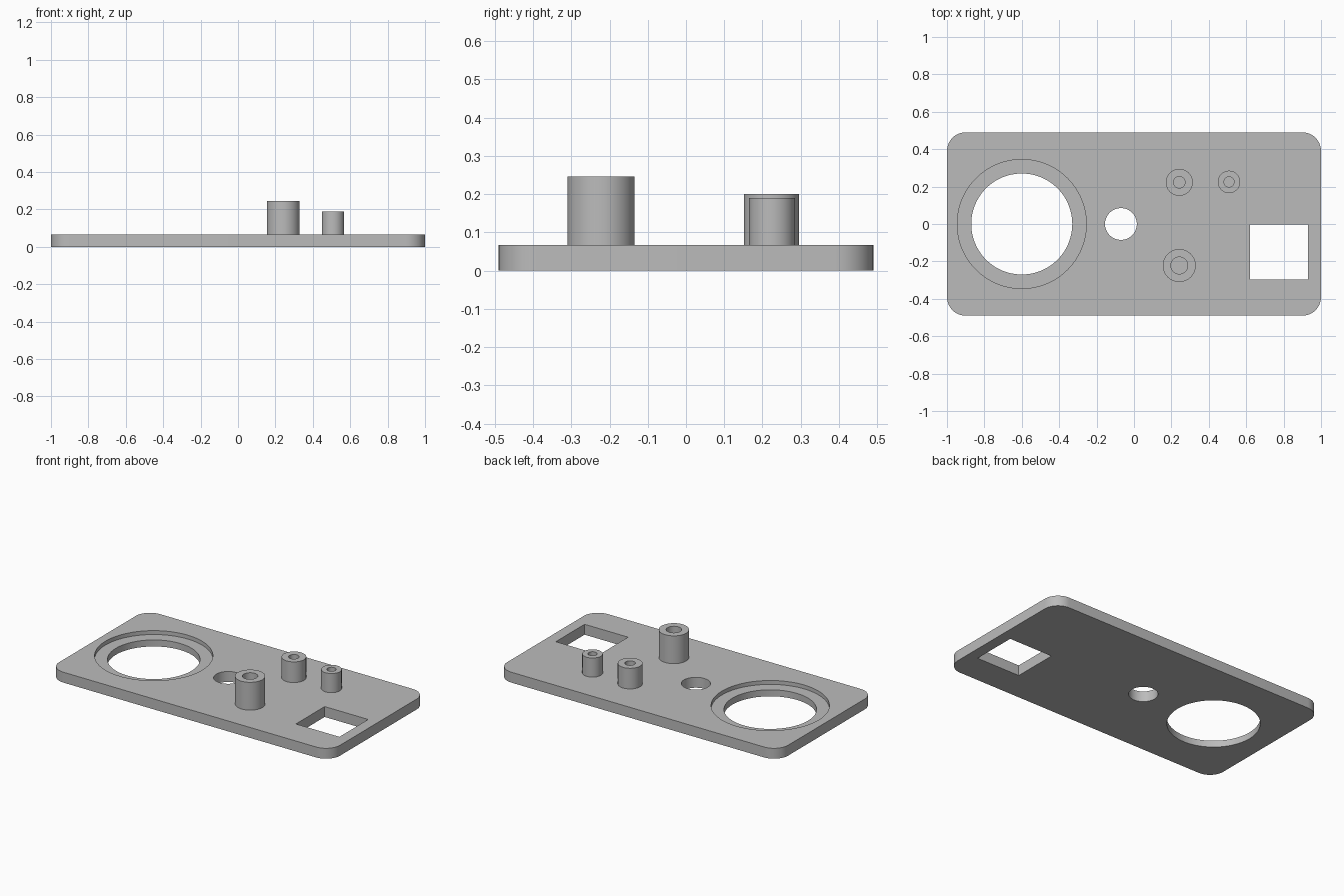
import bpy, bmesh, math

if "Cube" in bpy.data.objects:
    bpy.data.objects.remove(bpy.data.objects["Cube"])

T = 0.067  # plate thickness

grey = bpy.data.materials.new("plain grey")
grey.diffuse_color = (0.5, 0.5, 0.5, 1)
grey.use_nodes = True
grey.node_tree.nodes["Principled BSDF"].inputs["Base Color"].default_value = grey.diffuse_color


def prism(name, outline, z0, z1):
    """Closed solid from a counter-clockwise outline."""
    bm = bmesh.new()
    lo = [bm.verts.new((x, y, z0)) for x, y in outline]
    hi = [bm.verts.new((x, y, z1)) for x, y in outline]
    n = len(outline)
    bm.faces.new(lo[::-1])
    bm.faces.new(hi)
    for i in range(n):
        j = (i + 1) % n
        bm.faces.new((lo[i], lo[j], hi[j], hi[i]))
    me = bpy.data.meshes.new(name)
    bm.to_mesh(me)
    bm.free()
    me.materials.append(grey)
    ob = bpy.data.objects.new(name, me)
    bpy.context.collection.objects.link(ob)
    return ob


def circle(x, y, r, n=72):
    return [(x + r * math.cos(2 * math.pi * i / n),
             y + r * math.sin(2 * math.pi * i / n)) for i in range(n)]


def rounded_rect(w, h, r, seg=12):
    pts = []
    for k, (sx, sy) in enumerate(((1, 1), (-1, 1), (-1, -1), (1, -1))):
        for i in range(seg + 1):
            a = math.pi / 2 * (k + i / seg)
            pts.append((sx * (w - r) + r * math.cos(a), sy * (h - r) + r * math.sin(a)))
    return pts


def combine(target, tool, op):
    """Apply a boolean and drop the tool object."""
    mod = target.modifiers.new(op, 'BOOLEAN')
    mod.operation = op
    mod.solver = 'EXACT'
    mod.object = tool
    bpy.context.view_layer.objects.active = target
    bpy.ops.object.modifier_apply(modifier=mod.name)
    bpy.data.objects.remove(tool)


# Rounded base plate
plate = prism("panel_plate", rounded_rect(1.0, 0.49, 0.1), 0, T)

# Large hole with stepped recess, small hole, square window
square = [(0.62, -0.297), (0.93, -0.297), (0.93, -0.004), (0.62, -0.004)]
cuts = [(circle(-0.6, 0, 0.27, 96), -0.1),
        (circle(-0.6, 0, 0.345, 96), T - 0.025),
        (circle(-0.07, 0, 0.085), -0.1),
        (square, -0.1)]
for outline, bottom in cuts:
    combine(plate, prism("cutter", outline, bottom, 0.2), 'DIFFERENCE')

# Hollow standing posts: x, y, outer radius, bore radius, top
posts = [(0.242, 0.223, 0.072, 0.031, 0.2),
         (0.508, 0.225, 0.06, 0.027, 0.19),
         (0.242, -0.222, 0.088, 0.045, 0.246)]
for x, y, r, bore, top in posts:
    combine(plate, prism("post", circle(x, y, r), T / 2, top), 'UNION')
    combine(plate, prism("cutter", circle(x, y, bore), T, top + 0.1), 'DIFFERENCE')

# Smooth round walls, sharp rims
bpy.ops.object.select_all(action='DESELECT')
plate.select_set(True)
bpy.context.view_layer.objects.active = plate
bpy.ops.object.shade_smooth_by_angle(angle=math.radians(30))
